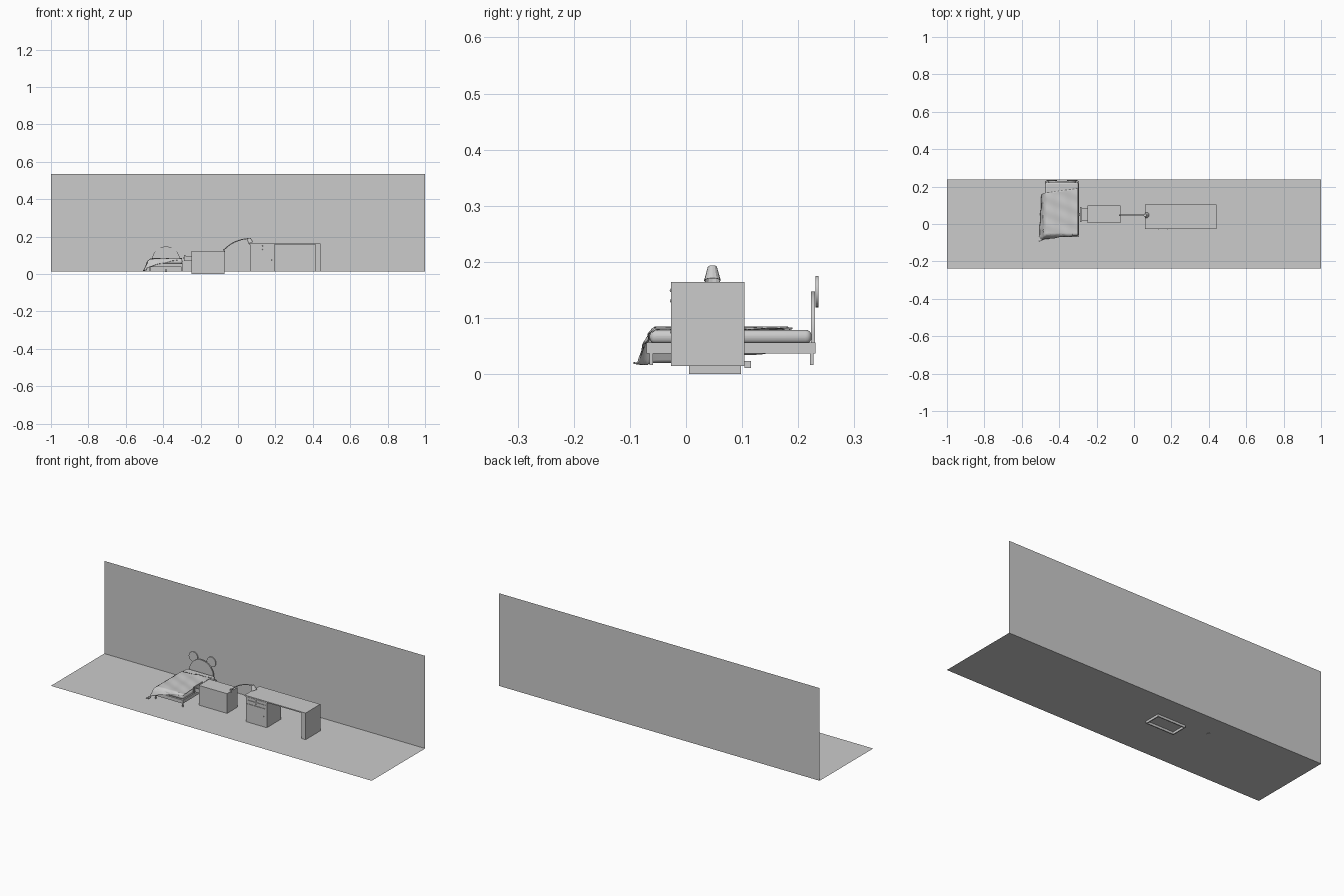
import bpy, bmesh, math
from mathutils import Vector

if "Cube" in bpy.data.objects:
    bpy.data.objects.remove(bpy.data.objects["Cube"])

FLOOR = 0.013


def mesh_object(name, bm):
    bmesh.ops.recalc_face_normals(bm, faces=bm.faces)
    me = bpy.data.meshes.new(name)
    bm.to_mesh(me)
    bm.free()
    ob = bpy.data.objects.new(name, me)
    bpy.context.collection.objects.link(ob)
    return ob


def smooth(ob):
    bpy.ops.object.select_all(action='DESELECT')
    ob.select_set(True)
    bpy.context.view_layer.objects.active = ob
    bpy.ops.object.shade_smooth_by_angle(angle=math.radians(40))


def box(name, x, y, z, bevel=0, open_side=None):
    """Box from (min, max) ranges; open_side is the normal of a face to leave out."""
    bm = bmesh.new()
    bmesh.ops.create_cube(bm, size=1)
    for v in bm.verts:
        v.co = [r[0] if c < 0 else r[1] for c, r in zip(v.co, (x, y, z))]
    bm.normal_update()
    if open_side:
        drop = [f for f in bm.faces if f.normal.dot(Vector(open_side)) > 0.9]
        bmesh.ops.delete(bm, geom=drop, context='FACES')
    ob = mesh_object(name, bm)
    if bevel:
        m = ob.modifiers.new("bevel", 'BEVEL')
        m.width, m.segments = bevel, 4
        smooth(ob)
    return ob


def plane(name, corners):
    bm = bmesh.new()
    bm.faces.new([bm.verts.new(c) for c in corners])
    return mesh_object(name, bm)


def disc(name, cx, cz, r, y, start=0.0, sweep=2 * math.pi, n=32, base=None):
    """Upright disc or arch, extruded between the two y values."""
    full = sweep > 6
    pts = [(cx + r * math.cos(start + sweep * i / n), cz + r * math.sin(start + sweep * i / n))
           for i in range(n if full else n + 1)]
    if base is not None:
        pts += [(cx - r, base), (cx + r, base)]
    bm = bmesh.new()
    f = bm.faces.new([bm.verts.new((px, y[0], pz)) for px, pz in pts])
    ext = bmesh.ops.extrude_face_region(bm, geom=[f], use_keep_orig=True)
    for v in ext["geom"]:
        if isinstance(v, bmesh.types.BMVert):
            v.co.y = y[1]
    ob = mesh_object(name, bm)
    smooth(ob)
    return ob


# Room
plane("floor", [(-1, -.238, FLOOR), (1, -.238, FLOOR), (1, .238, FLOOR), (-1, .238, FLOOR)])
plane("back_wall", [(-1, .238, FLOOR), (1, .238, FLOOR), (1, .238, .535), (-1, .238, .535)])

# Bed frame, legs and mattress
BX = -0.385
box("bed_frame", (-.477, -.295), (-.07, .231), (.037, .056))
for i, x in enumerate((-.473, -.303)):
    for j, y in enumerate((-.065, .221)):
        box(f"bed_leg_{i}{j}", (x, x + .006), (y, y + .006), (.016, .037))
box("bed_centre_foot", (BX - .006, BX + .006), (.104, .116), (.011, .023))
box("mattress", (-.475, -.297), (-.065, .224), (.054, .079), bevel=.011)

# Arched headboard with two round panels behind it
disc("headboard", BX, .072, .075, (.223, .230), 0, math.pi, base=.043)
for side, s in (("left", -1), ("right", 1)):
    disc(f"headboard_{side}_round", BX + s * .056, .147, .028, (.231, .236))

# Rumpled blanket draped over the left side and the front left corner
bm = bmesh.new()
N, M = 40, 50
rows = []
for j in range(M + 1):
    t = j / M
    row = []
    for i in range(N + 1):
        s = i / N
        back = .19 - .03 * s
        front = -.062 - .065 * s ** 1.5
        left_end = -.515 - .025 * t
        x = -.299 + (left_end + .299) * s
        y = back + (front - back) * t
        over_x, over_y = max(0, -.468 - x), max(0, -.055 - y)
        drop = min(.062, .95 * math.hypot(over_x, over_y))
        wave = .0022 * math.sin(60 * x + 45 * y) * math.sin(38 * y - 25 * x + 1)
        nx = x + .6 * over_x + .15 * wave * 10 * (over_x > .01)
        ny = y + .55 * over_y
        if drop > 0:
            nx -= .010 * min(1, over_x / .012)
            ny -= .006 * min(1, over_y / .012) + wave
        row.append(bm.verts.new((nx, ny, .083 - drop + wave)))
    rows.append(row)
for a, b in zip(rows, rows[1:]):
    for i in range(N):
        bm.faces.new((a[i], a[i + 1], b[i + 1], b[i]))
blanket = mesh_object("blanket", bm)
blanket.modifiers.new("thickness", 'SOLIDIFY').thickness = .003
smooth(blanket)

# Bedside cabinet, open underneath, with a drawer pulled out towards the bed
cab = box("bedside_cabinet", (-.248, -.072), (.005, .098), (0, .124), open_side=(0, 0, -1))
cab.modifiers.new("walls", 'SOLIDIFY').thickness = .008
box("drawer_front", (-.288, -.282), (.012, .091), (.070, .102))
box("drawer_bottom", (-.283, -.245), (.018, .085), (.073, .076))
for i, y in enumerate((.018, .082)):
    box(f"drawer_side_{i}", (-.283, -.245), (y, y + .003), (.073, .096))
box("drawer_pull", (-.293, -.288), (.044, .059), (.083, .089))

# Lamp with a curved arm and a tapered shade
curve = bpy.data.curves.new("lamp_arm", 'CURVE')
curve.dimensions = '3D'
curve.bevel_depth, curve.bevel_resolution = .0025, 2
curve.use_fill_caps = True
sp = curve.splines.new('BEZIER')
path = [(-.073, .132), (-.035, .162), (.015, .183), (.056, .190)]
sp.bezier_points.add(len(path) - 1)
for p, (x, z) in zip(sp.bezier_points, path):
    p.co = (x, .047, z)
    p.handle_left_type = p.handle_right_type = 'AUTO'
bpy.context.collection.objects.link(bpy.data.objects.new("lamp_arm", curve))
box("lamp_clamp", (-.080, -.069), (.042, .052), (.118, .134))

bm = bmesh.new()
bmesh.ops.create_cone(bm, cap_ends=True, segments=12, radius1=.015, radius2=.008, depth=.026)
bmesh.ops.delete(bm, geom=[f for f in bm.faces if f.normal.z < -.9], context='FACES')
shade = mesh_object("lamp_shade", bm)
shade.location = (.063, .047, .179)
shade.rotation_euler = (0, math.radians(-18), 0)
shade.modifiers.new("thickness", 'SOLIDIFY').thickness = .001

# Desk: top, right panel leg and drawer pedestal
DY = (-.027, .104)
box("desk_top", (.060, .440), DY, (.158, .164))
box("desk_right_leg", (.414, .440), DY, (.014, .158))
box("desk_pedestal", (.064, .195), (-.022, .104), (.014, .158))

# Pedestal drawer and door fronts with knobs
for name, z in (("upper_drawer", (.143, .156)), ("lower_drawer", (.122, .139)), ("door", (.022, .118))):
    box(f"pedestal_{name}", (.071, .188), (-.025, -.020), z)
    knob_x = .178 if name == "door" else .130
    kz = .075 if name == "door" else sum(z) / 2
    bm = bmesh.new()
    bmesh.ops.create_uvsphere(bm, u_segments=12, v_segments=8, radius=.003)
    knob = mesh_object(f"{name}_knob", bm)
    knob.location = (knob_x, -.026, kz)
    smooth(knob)
